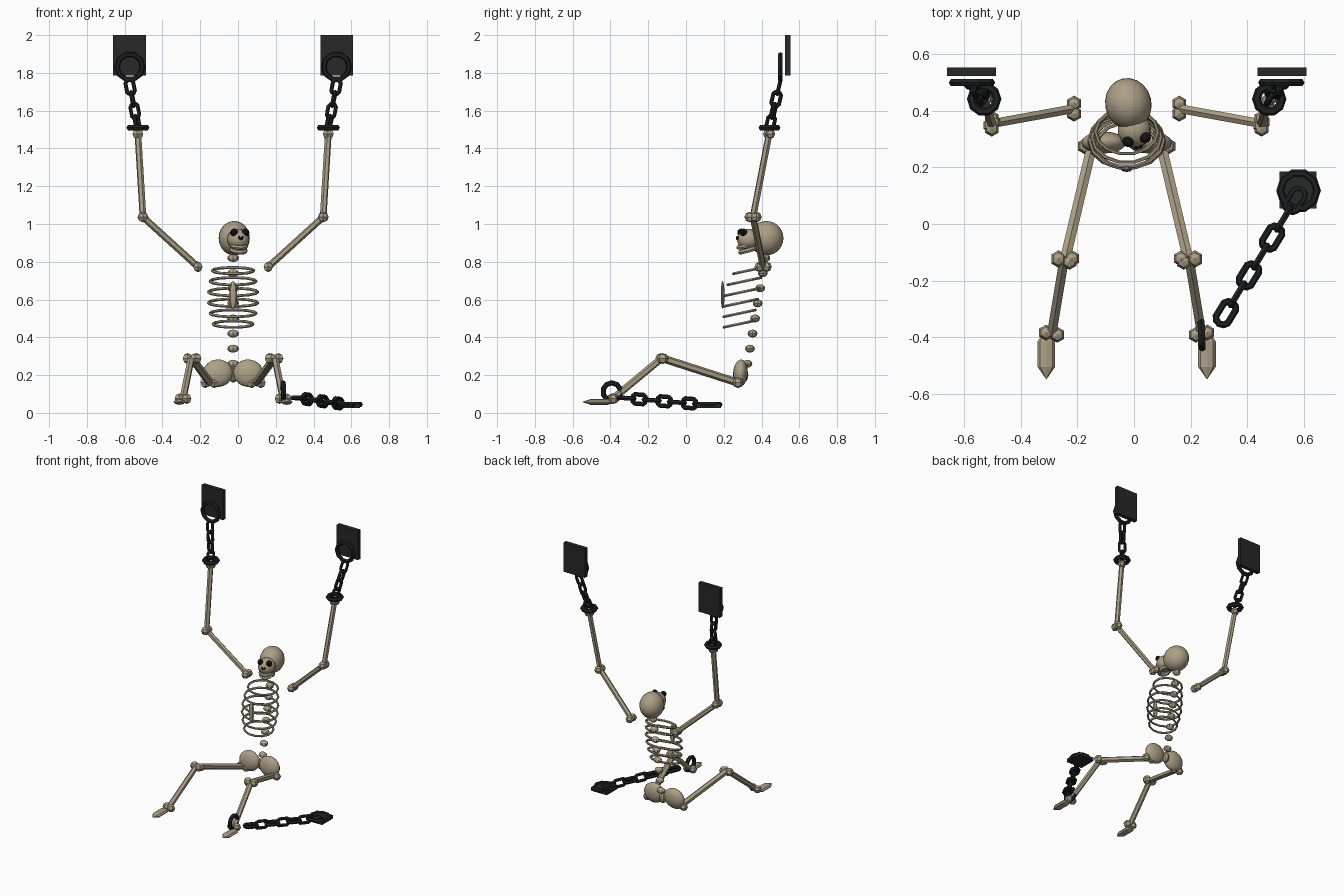
import bpy, math
from mathutils import Vector, Matrix

if "Cube" in bpy.data.objects:
    bpy.data.objects.remove(bpy.data.objects["Cube"])

CX = -0.026  # symmetry plane of the skeleton


def material(name, rgb):
    m = bpy.data.materials.new(name)
    m.diffuse_color = (*rgb, 1)
    m.use_nodes = True
    m.node_tree.nodes["Principled BSDF"].inputs["Base Color"].default_value = m.diffuse_color
    return m


BONE = material("old bone", (0.415, 0.35, 0.24))
IRON = material("dark iron", (0.014, 0.015, 0.016))
PLATE = material("iron plate", (0.021, 0.021, 0.022))
BLACK = material("socket black", (0.007, 0.007, 0.008))


def finish(name, mat, M, smooth=False):
    ob = bpy.context.object
    ob.name = name
    ob.data.materials.append(mat)
    ob.data.transform(M)
    if smooth:
        bpy.ops.object.shade_smooth_by_angle(angle=math.radians(50))
    return ob


def place(loc, rot=(0, 0, 0), scale=(1, 1, 1)):
    R = Matrix.Rotation(rot[2], 4, 'Z') @ Matrix.Rotation(rot[1], 4, 'Y') @ Matrix.Rotation(rot[0], 4, 'X')
    return Matrix.Translation(loc) @ R @ Matrix.Diagonal((*scale, 1))


def ball(name, loc, size, mat=BONE, rot=(0, 0, 0), seg=8, rings=6, smooth=False):
    bpy.ops.mesh.primitive_uv_sphere_add(segments=seg, ring_count=rings, radius=1)
    return finish(name, mat, place(loc, rot, size), smooth)


def ring(name, loc, major, minor, rot=(0, 0, 0), scale=(1, 1, 1), mat=IRON, seg=10, sides=6):
    bpy.ops.mesh.primitive_torus_add(major_radius=major, minor_radius=minor,
                                     major_segments=seg, minor_segments=sides)
    return finish(name, mat, place(loc, rot, scale))


def box(name, loc, half, mat, rot=(0, 0, 0)):
    bpy.ops.mesh.primitive_cube_add(size=2)
    return finish(name, mat, place(loc, rot, half))


def bone(name, a, b, r, knob, off):
    """Six-sided shaft with a pair of knobs at both ends."""
    a, b, off = Vector(a), Vector(b), Vector(off)
    d = b - a
    bpy.ops.mesh.primitive_cylinder_add(vertices=6, radius=r, depth=d.length)
    finish(name, BONE, Matrix.Translation((a + b) / 2) @ d.to_track_quat('Z', 'Y').to_matrix().to_4x4())
    for p in (a, b):
        for s in (-1, 1):
            ball(name + "_knob", p + off * s, (knob, knob, knob), seg=6, rings=4)


def chain(name, a, b, count, hl, hw, minor, up, twist=0.0):
    """Links from centre a to centre b, each turned a quarter about the chain."""
    a, b = Vector(a), Vector(b)
    d = (b - a).normalized()
    side = Vector(up).cross(d).normalized()
    nrm = d.cross(side)
    for i in range(count):
        ang = i * (math.pi / 2 + twist)
        w = side * math.cos(ang) + nrm * math.sin(ang)
        n = d.cross(w)
        bpy.ops.mesh.primitive_torus_add(major_radius=hw - minor, minor_radius=minor,
                                         major_segments=10, minor_segments=6)
        for v in bpy.context.object.data.vertices:
            v.co.x += math.copysign(hl - hw, v.co.x)
        M = Matrix((d, w, n)).transposed().to_4x4()
        finish(name, IRON, Matrix.Translation(a.lerp(b, i / (count - 1))) @ M)


# limbs, wrist shackles and wall anchors, both sides
for s in (-1, 1):
    def P(x, y, z):
        return (CX + s * x, y, z)
    bone("upper_arm", P(0.186, 0.408, 0.773), P(0.477, 0.355, 1.037), 0.018, 0.028, (0, 0.018, 0))
    bone("forearm", P(0.477, 0.355, 1.037), P(0.504, 0.44, 1.477), 0.018, 0.026, (0.006, 0.006, 0))
    bone("thigh", P(0.123, 0.275, 0.16), P(0.217, -0.122, 0.288), 0.021, 0.029, (0.024, 0, 0))
    bone("shin", P(0.222, -0.13, 0.288), P(0.265, -0.388, 0.075), 0.019, 0.028, (0.02, s * 0.004, 0))
    ball("foot", P(0.284, -0.46, 0.058), (0.036, 0.018, 0.09),
         rot=(math.radians(90), 0, 0), seg=8, rings=3)
    ball("hip_bone", P(0.081, 0.288, 0.21), (0.08, 0.039, 0.073), rot=(math.radians(-4), s * 0.1, 0),
         seg=16, rings=10, smooth=True)
    ring("wrist_shackle", P(0.504, 0.442, 1.51), 0.045, 0.016)
    chain("wrist_chain", P(0.545, 0.492, 1.725), P(0.508, 0.448, 1.535), 4, 0.05, 0.033, 0.011,
          (0, -1, 0), 0.15)
    ring("wall_ring", P(0.547, 0.5, 1.832), 0.068, 0.014, rot=(math.radians(90), 0, 0))
    box("wall_plate", P(0.549, 0.538, 1.893), (0.087, 0.015, 0.107), PLATE)

# ankle shackle, floor chain and floor anchor
ring("ankle_shackle", (0.239, -0.393, 0.112), 0.047, 0.014, rot=(0, math.radians(90), math.radians(3)))
chain("floor_chain", (0.325, -0.315, 0.078), (0.57, 0.085, 0.045), 7, 0.057, 0.038, 0.0125, (0, 0, 1))
box("floor_plate", (0.58, 0.12, 0.038), (0.065, 0.065, 0.012), PLATE)
ring("floor_ring", (0.582, 0.118, 0.044), 0.064, 0.015)

# spine
for i in range(8):
    t = i / 7
    ball("vertebra", (CX, 0.325 + 0.095 * t, 0.26 + 0.56 * t), (0.031, 0.026, 0.021), seg=8, rings=6)
ball("tailbone", (CX, 0.305, 0.2), (0.026, 0.025, 0.04), seg=8, rings=6)

# rib hoops: height, half width, front y, back y
ribs = [(0.753, 0.118, 0.240, 0.414), (0.697, 0.130, 0.209, 0.408), (0.640, 0.139, 0.194, 0.400),
        (0.583, 0.139, 0.189, 0.391), (0.527, 0.130, 0.189, 0.379), (0.470, 0.114, 0.190, 0.366)]
for z, hw, y0, y1 in ribs:
    hd = (y1 - y0) / 2
    ring("rib", (CX, (y0 + y1) / 2, z), 1 - 0.008 / hw, 0.008 / hw, rot=(math.radians(12), 0, 0),
         scale=(hw, hd, hw), mat=BONE, seg=14)
ball("breastbone", (CX, 0.194, 0.625), (0.021, 0.01, 0.075), seg=8, rings=6)

# skull, turned a little to one side
TURN = math.radians(13)
HEAD = Vector((-0.02, 0.425, 0.925))


def on_head(x, y, z):
    return HEAD + Matrix.Rotation(TURN, 3, 'Z') @ Vector((x, y, z))


ball("cranium", HEAD, (0.082, 0.092, 0.091), rot=(0, 0, TURN), seg=20, rings=14, smooth=True)
ball("face", on_head(0, -0.095, -0.006), (0.06, 0.064, 0.056), rot=(math.radians(10), 0, TURN),
     seg=12, rings=8, smooth=True)
ring("upper_jaw", on_head(0, -0.11, -0.042), 0.037, 0.012, rot=(math.radians(10), 0, TURN),
     scale=(1, 1.1, 1), mat=BONE, seg=12)
ring("lower_jaw", on_head(0, -0.1, -0.063), 0.037, 0.013, rot=(math.radians(16), 0, TURN),
     scale=(1, 1.1, 1), mat=BONE, seg=12)
for s in (-1, 1):
    ball("eye_socket", on_head(s * 0.031, -0.13, 0.03), (0.021, 0.02, 0.021), BLACK, seg=8, rings=6)
    ball("nose_hole", on_head(s * 0.007, -0.156, 0.0), (0.007, 0.008, 0.012), BLACK,
         rot=(0, s * 0.4, TURN), seg=6, rings=4)
